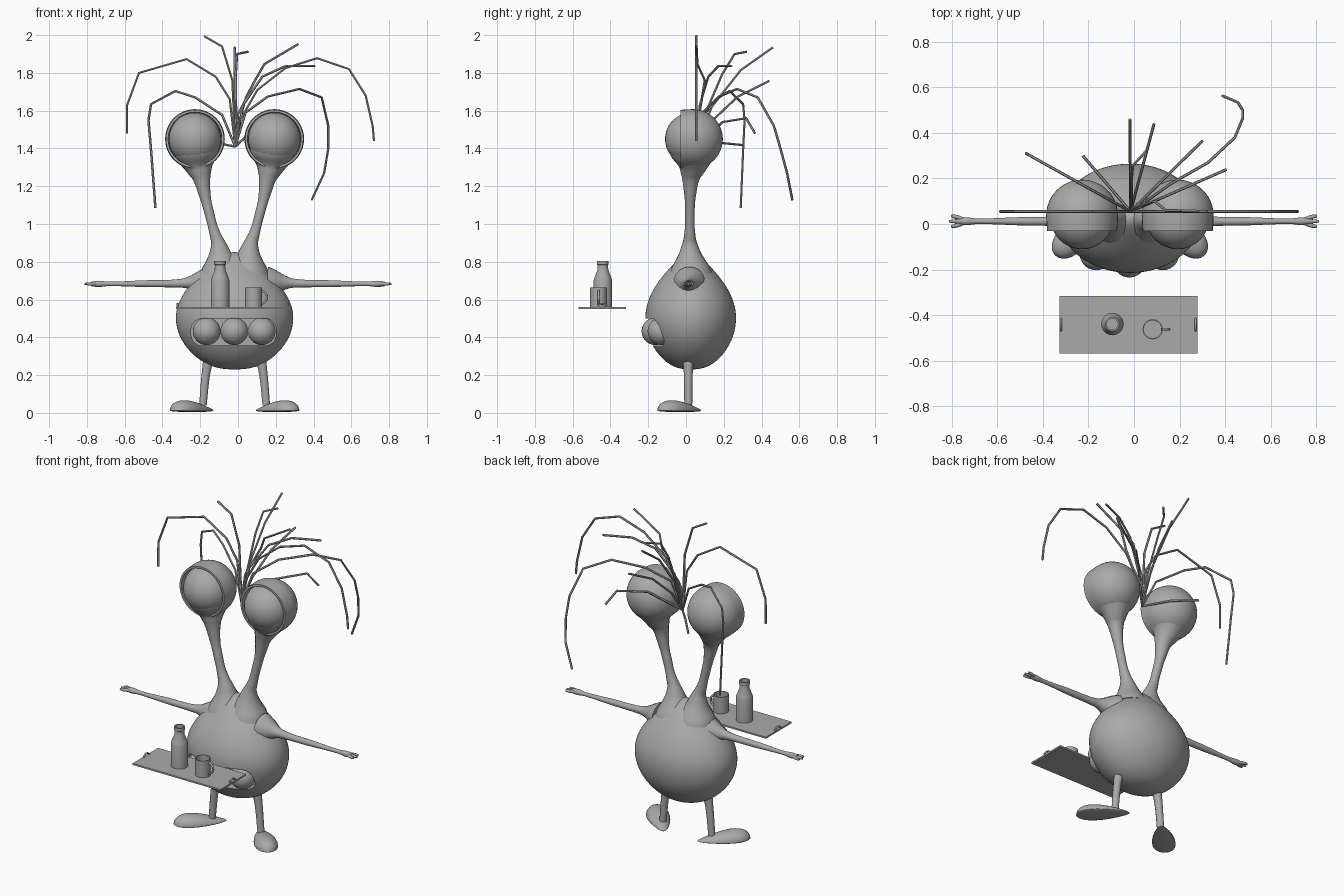
import bpy, bmesh, math
from mathutils import Vector

if "Cube" in bpy.data.objects:
    bpy.data.objects.remove(bpy.data.objects["Cube"])

grey = bpy.data.materials.new("plain grey")
grey.diffuse_color = (0.40, 0.40, 0.40, 1)
grey.use_nodes = True
grey.node_tree.nodes["Principled BSDF"].inputs["Base Color"].default_value = grey.diffuse_color
C = -0.018  # body centre in x


def select(ob):
    bpy.ops.object.select_all(action='DESELECT')
    ob.select_set(True)
    bpy.context.view_layer.objects.active = ob


def finish(ob, angle=40):
    ob.data.materials.clear()
    ob.data.materials.append(grey)
    select(ob)
    bpy.ops.object.shade_smooth_by_angle(angle=math.radians(angle))
    return ob


def from_bmesh(name, bm, loc=(0, 0, 0)):
    bmesh.ops.recalc_face_normals(bm, faces=bm.faces)
    me = bpy.data.meshes.new(name)
    bm.to_mesh(me)
    bm.free()
    ob = bpy.data.objects.new(name, me)
    ob.location = loc
    bpy.context.collection.objects.link(ob)
    return ob


def lathe(name, profile, loc, axis='Z', n=40, sy=1.0):
    """Spin (radius, height) points around an axis."""
    bm = bmesh.new()
    rings = []
    for r, h in profile:
        ring = []
        for i in range(1 if r == 0 else n):
            a = 2 * math.pi * i / n
            u, v = r * math.cos(a), r * math.sin(a)
            ring.append(bm.verts.new((u, v * sy, h) if axis == 'Z' else (u, h, v)))
        rings.append(ring)
    for a, b in zip(rings, rings[1:]):
        for i in range(n):
            j = (i + 1) % n
            vs = [a[i % len(a)], a[j % len(a)], b[j % len(b)], b[i % len(b)]]
            bm.faces.new(list(dict.fromkeys(vs)))
    return from_bmesh(name, bm, loc)


def tube(name, pts, smooth=True, sides=3):
    """Tapered tube through (x, y, z, radius) points."""
    cu = bpy.data.curves.new(name, 'CURVE')
    cu.dimensions = '3D'
    cu.bevel_depth = 1
    cu.bevel_resolution = sides
    cu.use_fill_caps = True
    cu.resolution_u = 8
    sp = cu.splines.new('BEZIER' if smooth else 'POLY')
    if smooth:
        sp.radius_interpolation = 'CARDINAL'
        sp.bezier_points.add(len(pts) - 1)
        for p, (x, y, z, r) in zip(sp.bezier_points, pts):
            p.co, p.radius = (x, y, z), r
            p.handle_left_type = p.handle_right_type = 'AUTO'
    else:
        sp.points.add(len(pts) - 1)
        for p, (x, y, z, r) in zip(sp.points, pts):
            p.co, p.radius = (x, y, z, 1), r
    ob = bpy.data.objects.new(name, cu)
    bpy.context.collection.objects.link(ob)
    select(ob)
    bpy.ops.object.convert(target='MESH')
    return finish(bpy.context.object, 50)


def ball(name, loc, r):
    bm = bmesh.new()
    bmesh.ops.create_uvsphere(bm, u_segments=32, v_segments=20, radius=r)
    return finish(from_bmesh(name, bm, loc), 60)


# Egg-shaped body, with the mouth cut out as a stadium-shaped slot
egg = [(0, .228), (.3, .236), (.53, .265), (.75, .32), (.94, .40), (1.01, .5), (.96, .58),
       (.81, .66), (.63, .72), (.45, .77), (.25, .82), (.12, .846), (0, .853)]
body = lathe("body", [(r * .315, z) for r, z in egg], (C, .025, 0), sy=.772)
body.modifiers.new("round", 'SUBSURF').levels = 2

bm = bmesh.new()
outline = []
for i in range(32):
    a = 2 * math.pi * (i + .5) / 32
    cx, cz = math.copysign(.165, math.cos(a)), math.copysign(.012, math.sin(a))
    outline.append(bm.verts.new((cx + .06 * math.cos(a), -.5, cz + .06 * math.sin(a))))
face = bm.faces.new(outline)
ext = bmesh.ops.extrude_face_region(bm, geom=[face])
bmesh.ops.translate(bm, vec=(0, .45, 0), verts=[v for v in ext['geom'] if isinstance(v, bmesh.types.BMVert)])
cutter = from_bmesh("mouth_cutter", bm, (C - .005, 0, .428))
cut = body.modifiers.new("mouth", 'BOOLEAN')
cut.object, cut.operation, cut.solver = cutter, 'DIFFERENCE', 'EXACT'
select(body)
for m in list(body.modifiers):
    bpy.ops.object.modifier_apply(modifier=m.name)
bpy.data.objects.remove(cutter)
finish(body, 40)

# Three round teeth
for k in (-1, 0, 1):
    ball("tooth", (C - .002 + k * .146, -.162 + .032 * abs(k), .432), .073)

for s in (-1, 1):
    side = "left" if s < 0 else "right"
    ex = C + s * .21
    # Eye socket with a flat front rim, and eyeball
    prof = [(.158 * math.sin(t * math.pi / 24), .037 + .158 * math.cos(t * math.pi / 24)) for t in range(13)]
    prof += [(.156, 0), (.154, -.03), (.142, -.03), (.140, .02)]
    finish(lathe(side + "_eye_socket", prof, (ex, 0, 1.45), axis='Y'), 40)
    ball(side + "_eyeball", (ex, .028, 1.45), .139)
    # Eye stalk flaring into the socket and the body
    stalk = [(.20, .037, 1.375, .125), (.190, .035, 1.31, .082), (.176, .026, 1.25, .050),
             (.157, .022, 1.15, .031), (.132, .02, 1.05, .026), (.108, .02, .96, .028),
             (.085, .02, .89, .042), (.075, .022, .82, .073), (.07, .025, .74, .115)]
    tube(side + "_eye_stalk", [(C + s * x, y, z, r) for x, y, z, r in stalk], sides=6)
    # Arm and three-fingered hand
    arm = [(.16, .018, .69, .085), (.22, .015, .69, .055), (.27, .013, .688, .03), (.34, .012, .685, .021),
           (.50, .012, .684, .018), (.68, .012, .683, .012), (.74, .012, .683, .017), (.775, .012, .683, .013)]
    tube(side + "_arm", [(s * x, y, z, r) for x, y, z, r in arm], sides=5)
    for k in (-1, 0, 1):
        tube(side + "_finger", [(s * .75, .012 + k * .008, .683, .009),
                                (s * .785, .012 + k * .02, .683, .009),
                                (s * (.812 - .008 * abs(k)), .012 + k * .023, .683, .006)])
    # Leg
    tube(side + "_leg", [(C + s * .135, .012, .30, .030), (C + s * .15, .012, .22, .024),
                         (C + s * .168, .012, .04, .021)])
    # Teardrop foot, flat underneath, turned outwards
    bm = bmesh.new()
    bmesh.ops.create_uvsphere(bm, u_segments=32, v_segments=20, radius=1)
    out = Vector((s * .70, -.71, 0))
    across = Vector((.71, s * .70, 0))
    for v in bm.verts:
        t = (v.co.x + 1) / 2
        w = .45 + .55 * t
        z = v.co.z * (.078 * (.22 + .78 * t) if v.co.z > 0 else .008)
        p = out * (v.co.x * .152) + across * (v.co.y * .086 * w)
        v.co = (p.x, p.y, z + .012)
    finish(from_bmesh(side + "_foot", bm, (C + s * .222, -.03, 0)), 50)

# Hair: kinked thin strands from one root
ROOT = Vector((-.015, .055, 1.41))


def hair(pts):
    tube("hair_strand", [(*p, .0065) for p in [ROOT, *pts]], smooth=False, sides=1)


def ray_hair(x, y, steps):
    """Strand lying in the upright plane towards (x, y); steps are (fraction, z)."""
    hair([(ROOT.x + (x - ROOT.x) * t, ROOT.y + (y - ROOT.y) * t, z) for t, z in steps])


ray_hair(-.587, .055, [(.05, 1.66), (.18, 1.78), (.45, 1.873), (.89, 1.8), (1, 1.63), (1, 1.48)])
ray_hair(.72, .055, [(.035, 1.55), (.16, 1.71), (.36, 1.825), (.59, 1.878), (.82, 1.82),
                     (.94, 1.68), (.99, 1.52), (1, 1.44)])
ray_hair(-.18, .055, [(.09, 1.76), (.42, 1.94), (1, 1.995)])
ray_hair(-.474, .31, [(.15, 1.577), (.46, 1.67), (.69, 1.704), (.97, 1.635), (1, 1.55), (.97, 1.39), (.92, 1.085)])
ray_hair(.407, .24, [(.1, 1.63), (.34, 1.78), (.63, 1.836), (1, 1.836)])
ray_hair(.3, .365, [(.45, 1.54), (.85, 1.56), (1, 1.48)])
ray_hair(-.225, .30, [(.5, 1.43), (1, 1.418)])
ray_hair(.088, .44, [(.2, 1.54), (.56, 1.672), (1, 1.757)])
ray_hair(-.018, .46, [(.2, 1.62), (.58, 1.815), (1, 1.935)])
hair([(-.01, .10, 1.58), (-.012, .19, 1.79), (-.005, .257, 1.9), (.053, .32, 1.912)])
hair([(.0, .07, 1.58), (.09, .10, 1.76), (.14, .06, 1.847), (.32, .055, 1.953)])
hair([(.04, .09, 1.59), (.158, .175, 1.675), (.325, .27, 1.715), (.443, .38, 1.67),
      (.478, .465, 1.52), (.478, .50, 1.4), (.456, .535, 1.27), (.39, .563, 1.127)])

# Tray with a small arched handle at each end
bm = bmesh.new()
bmesh.ops.create_cube(bm, size=1)
bmesh.ops.scale(bm, vec=(.606, .252, .010), verts=bm.verts)
finish(from_bmesh("tray", bm, (-.025, -.443, .556)))
for s in (-1, 1):
    x = -.025 + s * .296
    tube("tray_handle", [(x, -.443 - .026 * math.cos(a * math.pi / 6),
                          .557 + .020 * math.sin(a * math.pi / 6), .005) for a in range(7)], smooth=False)

# Bottle with an open neck
finish(lathe("bottle", [(0, 0), (.049, 0), (.049, .14), (.044, .158), (.029, .195), (.027, .222), (.031, .225),
                        (.031, .245), (.024, .245), (.024, .18), (0, .18)], (-.095, -.440, .56), n=28), 35)

# Mug with a side handle
finish(lathe("mug", [(0, 0), (.044, 0), (.044, .104), (.039, .104), (.039, .012), (0, .012)],
             (.082, -.463, .56), n=28))
tube("mug_handle", [(.12 + .034 * math.sin(a * math.pi / 8), -.463, .612 + .034 * math.cos(a * math.pi / 8), .006)
                    for a in range(9)], smooth=False)
